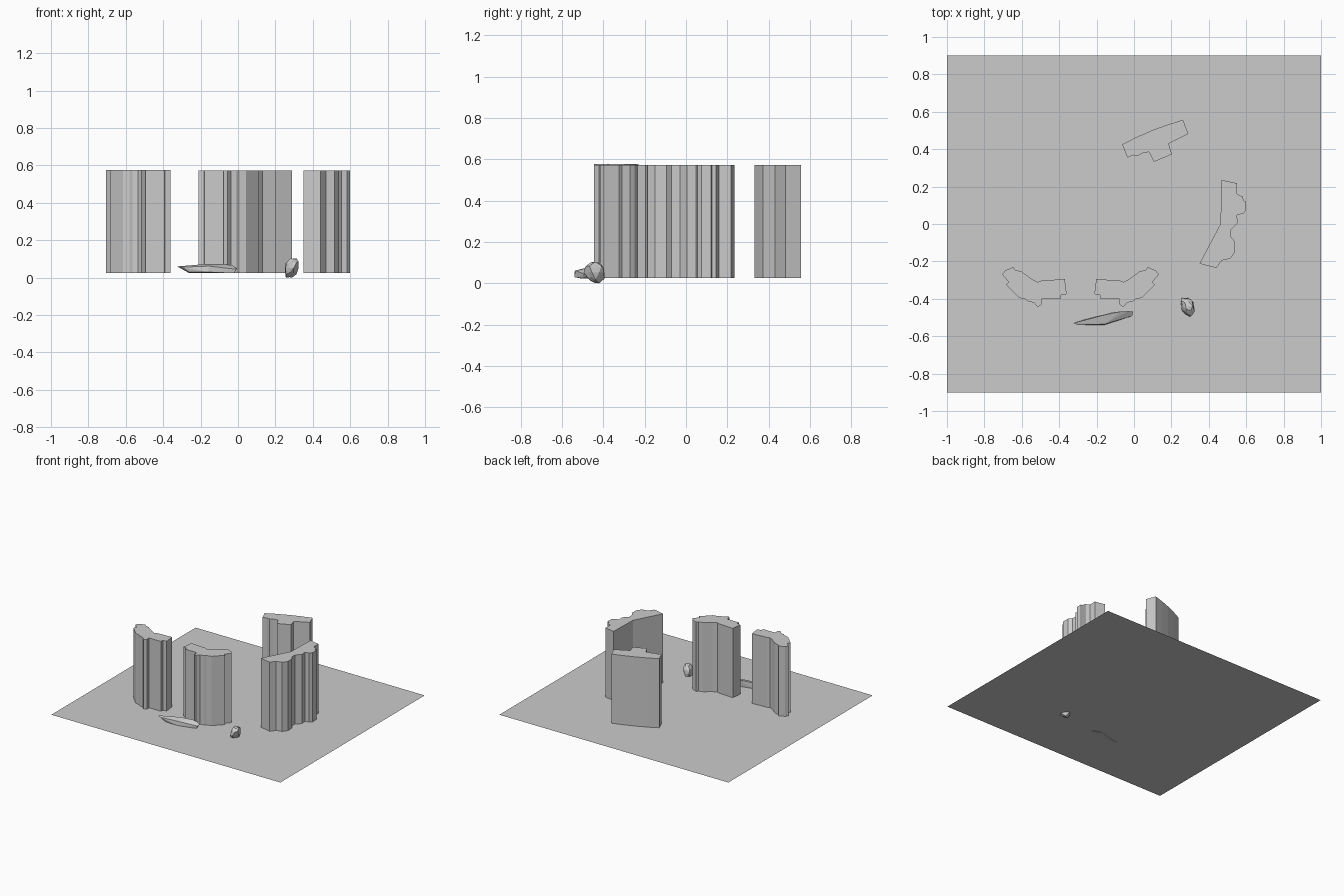
import bpy, bmesh, random
from mathutils import Vector

if "Cube" in bpy.data.objects:
    bpy.data.objects.remove(bpy.data.objects["Cube"])

random.seed(4)
FLOOR = 0.026


def finish(bm, name):
    bmesh.ops.recalc_face_normals(bm, faces=bm.faces)
    me = bpy.data.meshes.new(name)
    bm.to_mesh(me)
    bm.free()
    ob = bpy.data.objects.new(name, me)
    bpy.context.collection.objects.link(ob)
    return ob


def pillar(name, outline, top):
    """Extrude a plan outline from the floor up to the given height."""
    bm = bmesh.new()
    face = bm.faces.new([bm.verts.new((x, y, FLOOR)) for x, y in outline])
    ext = bmesh.ops.extrude_face_region(bm, geom=[face], use_keep_orig=True)
    for v in ext["geom"]:
        if isinstance(v, bmesh.types.BMVert):
            v.co.z = top
    return finish(bm, name)


# Flat floor sheet
bm = bmesh.new()
bm.faces.new([bm.verts.new(p) for p in
              [(-1, -0.9, FLOOR), (1, -0.9, FLOOR), (1, 0.9, FLOOR), (-1, 0.9, FLOOR)]])
finish(bm, "floor")

# Back wall fragment with a gently curved rear face
pillar("back_wall", [(-.064, .425), (.01, .463), (.10, .502), (.18, .531), (.262, .557),
                     (.29, .482), (.185, .43), (.203, .373), (.107, .332), (.08, .385),
                     (.04, .377), (.02, .363), (-.005, .368), (-.035, .355)], 0.572)

# Bent right wall fragment with rounded bulges on its outer side
pillar("right_wall", [(.469, .235), (.55, .218), (.55, .16), (.583, .145), (.585, .125),
                      (.6, .12), (.6, .075), (.583, .055), (.55, .048), (.555, .005),
                      (.518, -.03), (.52, -.07), (.54, -.095), (.54, -.15), (.515, -.185),
                      (.47, -.195), (.44, -.235), (.35, -.212), (.462, 0)], 0.572)

# Mirrored pair of front wall fragments
front = [(-.705, -.27), (-.69, -.25), (-.645, -.23), (-.635, -.245), (-.6, -.255),
         (-.545, -.295), (-.515, -.31), (-.495, -.302), (-.37, -.295), (-.36, -.375),
         (-.39, -.38), (-.392, -.402), (-.495, -.402), (-.495, -.43), (-.515, -.445),
         (-.535, -.42), (-.565, -.415), (-.58, -.402), (-.615, -.395), (-.685, -.325),
         (-.67, -.31)]
pillar("front_left_wall", front, 0.577)
pillar("front_right_wall", [(-0.572 - x, y) for x, y in front], 0.573)

# Long flat shard lying on the floor
bm = bmesh.new()
for p in [(-.325, -.53, .06), (-.30, -.54, .056), (-.26, -.51, .024), (-.16, -.54, .03),
          (-.155, -.535, .062), (-.16, -.487, .074), (-.12, -.474, .07), (-.07, -.468, .072),
          (-.03, -.466, .065), (-.005, -.468, .05), (-.01, -.492, .045), (-.02, -.495, .024),
          (-.09, -.47, .024), (-.26, -.535, .03)]:
    bm.verts.new(p)
bmesh.ops.convex_hull(bm, input=bm.verts)
finish(bm, "long_shard")

# Small lumpy stone poking through the floor
bm = bmesh.new()
bmesh.ops.create_icosphere(bm, subdivisions=2, radius=1)
for v in bm.verts:
    v.co *= random.uniform(0.72, 1.05)
    v.co.x += 0.25 * v.co.z - 0.35 * v.co.y
lo = Vector(min(v.co[i] for v in bm.verts) for i in range(3))
hi = Vector(max(v.co[i] for v in bm.verts) for i in range(3))
box_lo, box_hi = Vector((.252, -.495, 0)), Vector((.324, -.395, .104))
for v in bm.verts:
    for i in range(3):
        t = (v.co[i] - lo[i]) / (hi[i] - lo[i])
        v.co[i] = box_lo[i] + t * (box_hi[i] - box_lo[i])
finish(bm, "small_stone")
